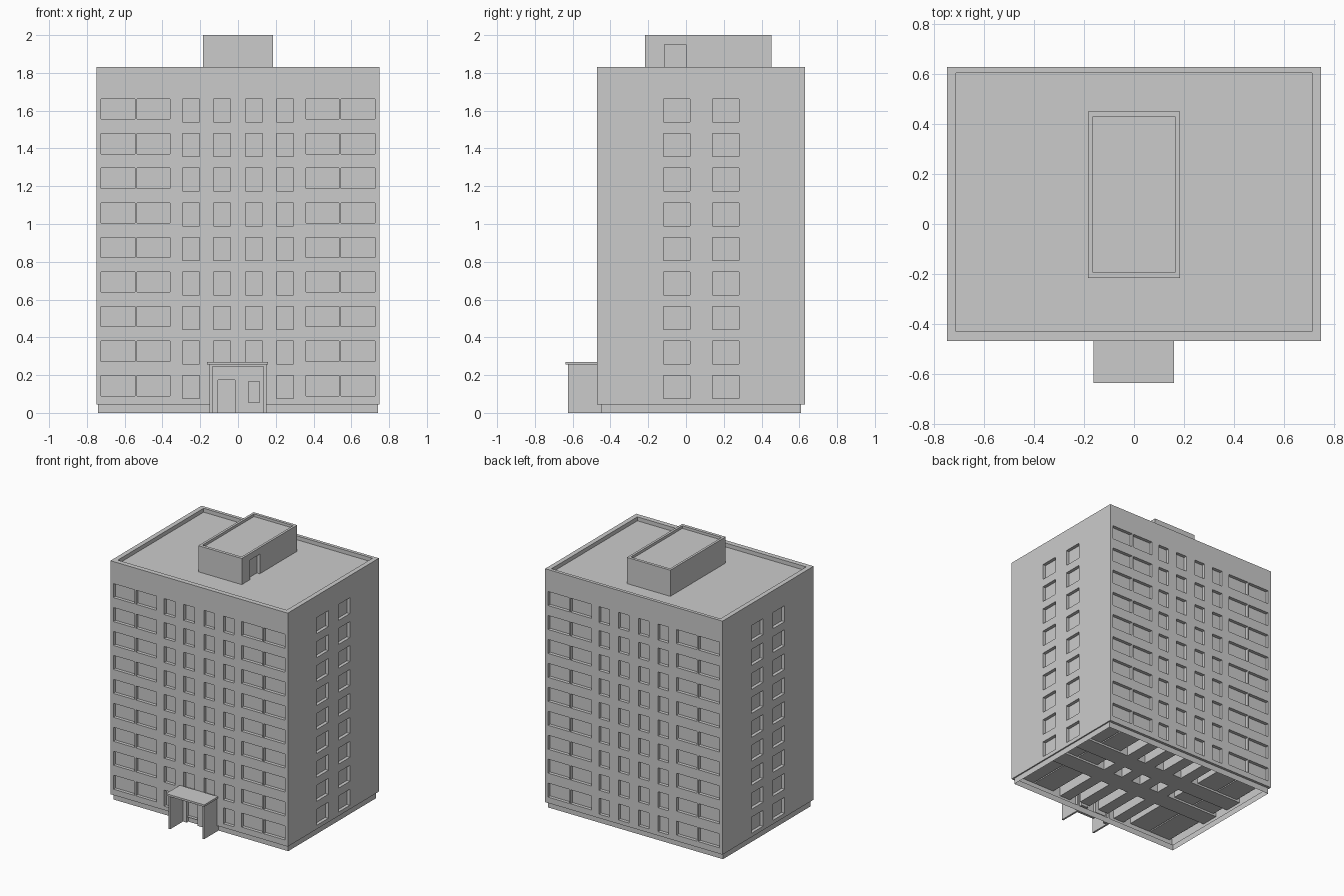
import bpy, bmesh
from mathutils import Vector

if "Cube" in bpy.data.objects:
    bpy.data.objects.remove(bpy.data.objects["Cube"])

ROWS, PITCH = 9, 0.1831
X0, X1, Y0, Y1, TOP = -0.75, 0.75, -0.47, 0.63, 1.83
DEPTH = 0.025


def finish(name, bm):
    bmesh.ops.remove_doubles(bm, verts=bm.verts, dist=1e-5)
    me = bpy.data.meshes.new(name)
    bm.to_mesh(me)
    bm.free()
    ob = bpy.data.objects.new(name, me)
    bpy.context.collection.objects.link(ob)
    return ob


def quad(bm, pts, facing):
    f = bm.faces.new([bm.verts.new(p) for p in pts])
    f.normal_update()
    if f.normal.dot(facing) < 0:
        f.normal_flip()


def wall(bm, u0, u1, z0, z1, axis, pos, side, holes):
    """Flat wall with recessed rectangular panes; axis is the wall's normal axis."""
    def p(u, z, d=0):
        n = pos - side * d
        return Vector((n, u, z) if axis == 'x' else (u, n, z))
    origin = p(0, 0)
    out = p(0, 0, -1) - origin
    ud = p(1, 0) - origin
    up = Vector((0, 0, 1))
    us = sorted({u0, u1} | {h[0] for h in holes} | {h[1] for h in holes})
    zs = sorted({z0, z1} | {h[2] for h in holes} | {h[3] for h in holes})
    for a, b in zip(us, us[1:]):
        for c, d in zip(zs, zs[1:]):
            mu, mz = (a + b) / 2, (c + d) / 2
            if not any(h[0] < mu < h[1] and h[2] < mz < h[3] for h in holes):
                quad(bm, [p(a, c), p(b, c), p(b, d), p(a, d)], out)
    for a, b, c, d in holes:
        quad(bm, [p(u, z, DEPTH) for u, z in ((a, c), (b, c), (b, d), (a, d))], out)
        for (ua, za), (ub, zb), n in (((a, c), (b, c), up), ((a, d), (b, d), -up),
                                      ((a, c), (a, d), ud), ((b, c), (b, d), -ud)):
            quad(bm, [p(ua, za), p(ub, zb), p(ub, zb, DEPTH), p(ua, za, DEPTH)], n)


def loft(bm, rects, cap=False):
    """Stack of rectangles (x0, x1, y0, y1, z) joined by quads."""
    rings = [[bm.verts.new(v) for v in ((a, c, z), (b, c, z), (b, d, z), (a, d, z))]
             for a, b, c, d, z in rects]
    for lo, hi in zip(rings, rings[1:]):
        for i in range(4):
            j = (i + 1) % 4
            bm.faces.new((lo[i], lo[j], hi[j], hi[i]))
    if cap:
        bm.faces.new(rings[-1])


def box(name, x0, x1, y0, y1, z0, z1):
    bm = bmesh.new()
    loft(bm, [(x0, x1, y0, y1, z0), (x0, x1, y0, y1, z1)], True)
    bm.verts.ensure_lookup_table()
    bm.faces.new([bm.verts[i] for i in (3, 2, 1, 0)])
    return finish(name, bm)


# Window layout
half = [(0.04, 0.13, 0.075), (0.205, 0.295, 0.075),
        (0.36, 0.535, 0.09), (0.545, 0.725, 0.09)]
columns = half + [(-b, -a, z) for a, b, z in half]
front_back = [(a, b, z + r * PITCH, 0.197 + r * PITCH)
              for a, b, z in columns for r in range(ROWS)]
sides = [(a, b, 0.075 + r * PITCH, 0.197 + r * PITCH)
         for a, b in ((-0.12, 0.02), (0.14, 0.28)) for r in range(ROWS)]

# Ground-floor entrance replaces the two central front windows
front = [h for h in front_back if not (abs(h[0] + h[1]) < 0.2 and h[3] < 0.25)]
front += [(-0.105, -0.015, 0.045, 0.175), (0.055, 0.115, 0.055, 0.165)]

# Outer walls
bm = bmesh.new()
wall(bm, X0, X1, 0.045, TOP, 'y', Y0, -1, front)
wall(bm, X0, X1, 0.045, TOP, 'y', Y1, 1, front_back)
for s in (-1, 1):
    wall(bm, Y0, Y1, 0.045, TOP, 'x', s * X1, s, sides)
finish("outer_walls", bm)

# Plinth ring, open underneath
bm = bmesh.new()
loft(bm, [(-0.74, 0.74, -0.45, 0.61, 0), (-0.74, 0.74, -0.45, 0.61, 0.045),
          (X0, X1, Y0, Y1, 0.045)])
finish("plinth", bm)

# Parapet and roof deck
bm = bmesh.new()
inner = (-0.714, 0.714, -0.432, 0.605)
loft(bm, [(X0, X1, Y0, Y1, TOP), (*inner, TOP), (*inner, 1.8)], True)
finish("roof_with_parapet", bm)

# Window tubes running through the hollow interior
bm = bmesh.new()
up = Vector((0, 0, 1))
for holes, lo, hi, swap in ((front_back, Y0 + DEPTH, Y1 - DEPTH, False),
                            (sides, X0 + DEPTH, X1 - DEPTH, True)):
    for a, b, c, d in holes:
        def q(u, v, z):
            return Vector((v, u, z) if swap else (u, v, z))
        for (ua, za), (ub, zb), n in (((a, c), (b, c), -up), ((a, d), (b, d), up),
                                      ((a, c), (a, d), q(-1, 0, 0)),
                                      ((b, c), (b, d), q(1, 0, 0))):
            quad(bm, [q(ua, lo, za), q(ub, lo, zb), q(ub, hi, zb), q(ua, hi, za)], n)
finish("window_tubes", bm)

# Rooftop stair house with door and shallow parapet
bm = bmesh.new()
px, py0, py1 = 0.184, -0.217, 0.452
wall(bm, -px, px, 1.8, 2, 'y', py0, -1, [])
wall(bm, -px, px, 1.8, 2, 'y', py1, 1, [])
wall(bm, py0, py1, 1.8, 2, 'x', -px, -1, [])
wall(bm, py0, py1, 1.8, 2, 'x', px, 1, [(-0.115, 0.0, 1.8, 1.95)])
loft(bm, [(-px, px, py0, py1, 2), (-0.166, 0.166, -0.193, 0.43, 2),
          (-0.166, 0.166, -0.193, 0.43, 1.98)], True)
finish("stair_house", bm)

# Entrance porch
box("canopy", -0.163, 0.16, -0.637, Y0, 0.255, 0.27)
box("canopy_soffit", -0.137, 0.137, -0.62, Y0, 0.245, 0.255)
for name, s in (("left_fin", -1), ("right_fin", 1)):
    a, b = sorted((s * 0.136, s * 0.15))
    box(name, a, b, -0.625, -0.45, 0, 0.255)
box("door_side_base", -0.136, -0.105, Y0, -0.45, 0, 0.045)
box("porch_wall_base", -0.015, 0.136, Y0, -0.45, 0, 0.045)
